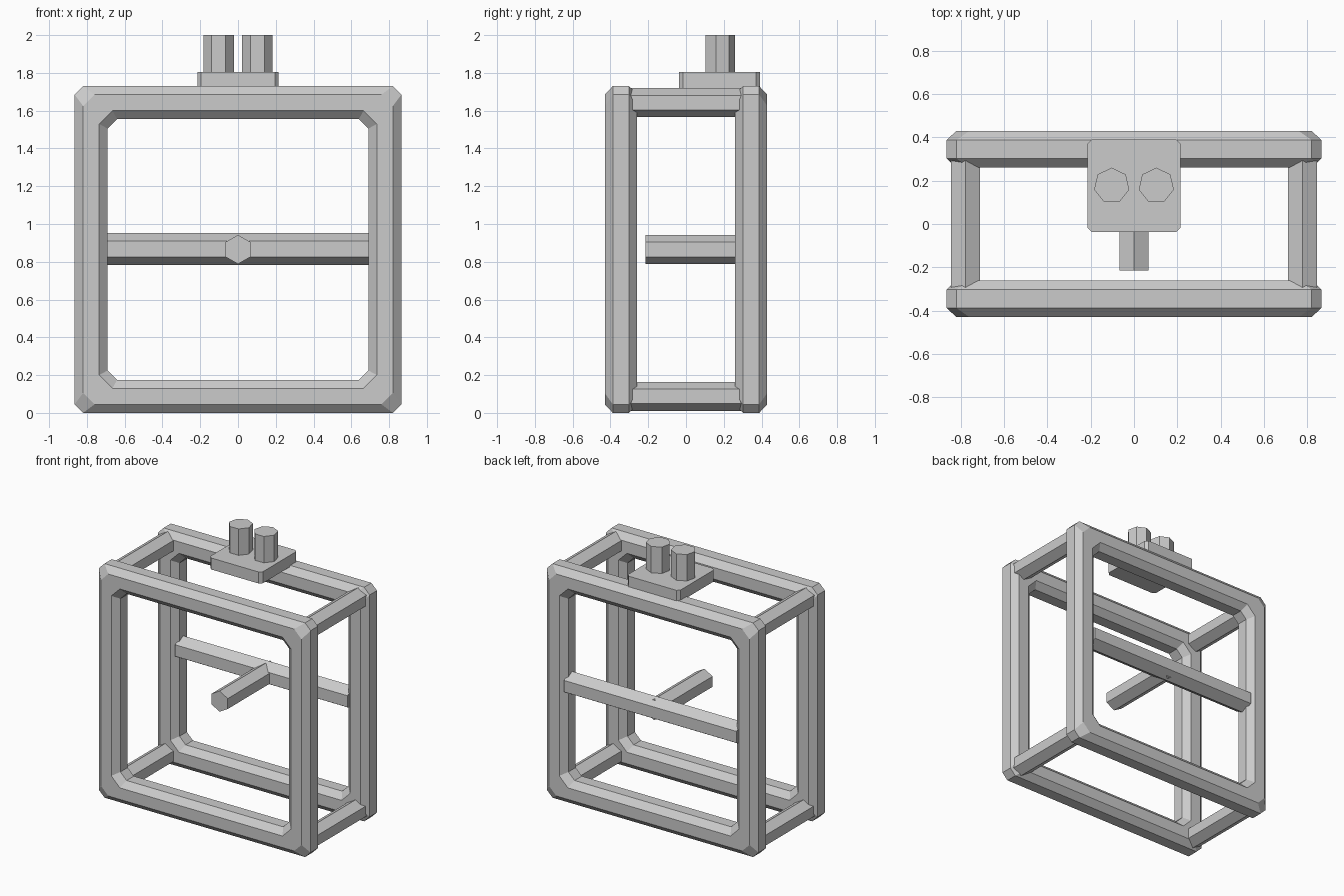
import bpy, bmesh, math
from mathutils import Matrix, Vector

if "Cube" in bpy.data.objects:
    bpy.data.objects.remove(bpy.data.objects["Cube"], do_unlink=True)

grey = bpy.data.materials.new("plain_grey")
grey.use_nodes = True
grey.diffuse_color = (0.6, 0.6, 0.6, 1)
grey.node_tree.nodes["Principled BSDF"].inputs["Base Color"].default_value = (0.6, 0.6, 0.6, 1)


def finish(name, bm):
    bmesh.ops.recalc_face_normals(bm, faces=bm.faces)
    mesh = bpy.data.meshes.new(name)
    bm.to_mesh(mesh)
    bm.free()
    mesh.materials.append(grey)
    obj = bpy.data.objects.new(name, mesh)
    bpy.context.collection.objects.link(obj)
    return obj


def prism(name, start, end, radius, sides, roll=0.0):
    """Regular prism between two points."""
    start, end = Vector(start), Vector(end)
    axis = end - start
    # Local frame whose second axis points up (or to the back for uprights)
    up = Vector((0, 1, 0)) if abs(axis.normalized().z) > 0.9 else Vector((0, 0, 1))
    side = up.cross(axis).normalized()
    bm = bmesh.new()
    rings = []
    for centre in (start, end):
        angles = [roll + math.tau * i / sides for i in range(sides)]
        rings.append([bm.verts.new(centre + radius * (side * math.sin(a) + up * math.cos(a)))
                      for a in angles])
        bm.faces.new(rings[-1])
    for i in range(sides):
        j = (i + 1) % sides
        bm.faces.new((rings[0][i], rings[0][j], rings[1][j], rings[1][i]))
    return finish(name, bm)


MID = 0.865      # height of the frame centre
DEPTH = 0.345    # distance of each frame from the middle


def square_frame(name, y):
    """Octagonal tube swept round a square with cut corners."""
    half = [(0.865, 0.0425, 0.045), (0.82, 0.085, 0.06),
            (0.735, 0.085, 0.07), (0.69, 0.0425, 0.05)]
    section = half + [(s, -d, c) for s, d, c in reversed(half)]
    bm = bmesh.new()
    loops = []
    for size, offset, cut in section:
        loop = []
        for q in range(4):
            turn = Matrix.Rotation(q * math.pi / 2, 2)
            for corner in ((size, size - cut), (size - cut, size)):
                p = turn @ Vector(corner)
                loop.append(bm.verts.new((p.x, y + offset, MID + p.y)))
        loops.append(loop)
    for a, b in zip(loops, loops[1:] + loops[:1]):
        for i in range(8):
            j = (i + 1) % 8
            bm.faces.new((a[i], a[j], b[j], b[i]))
    return finish(name, bm)


# Front and back frames
square_frame("front_frame", -DEPTH)
square_frame("back_frame", DEPTH)

# Hexagonal bars joining the frames
for side, x in (("left", 0.778), ("right", -0.778)):
    for level, z in (("lower", 0.087), ("upper", 1.643)):
        prism(f"{side}_{level}_joining_bar", (x, -0.31, z), (x, 0.31, z), 0.077, 6)

# Crossbar in the back frame with a peg pointing forward
prism("back_crossbar", (-0.705, DEPTH, MID + 0.002), (0.705, DEPTH, MID + 0.002), 0.085, 6)
prism("centre_peg", (0, -0.215, MID), (0, 0.375, MID), 0.077, 6)

# Top plate with cut upright corners
bm = bmesh.new()
bmesh.ops.create_cube(bm, size=1, matrix=Matrix.Translation((0, 0.177, 1.7625))
                      @ Matrix.Diagonal((0.43, 0.427, 0.085, 1)))
uprights = [e for e in bm.edges if abs(e.verts[0].co.z - e.verts[1].co.z) > 0.01]
bmesh.ops.bevel(bm, geom=uprights, offset=0.02, segments=1, affect='EDGES')
finish("top_plate", bm)

# Seven-sided posts on the plate
for side, x in (("left", 0.103), ("right", -0.103)):
    prism(f"{side}_post", (x, 0.177, 1.78), (x, 0.177, 2.0), 0.083, 7)
